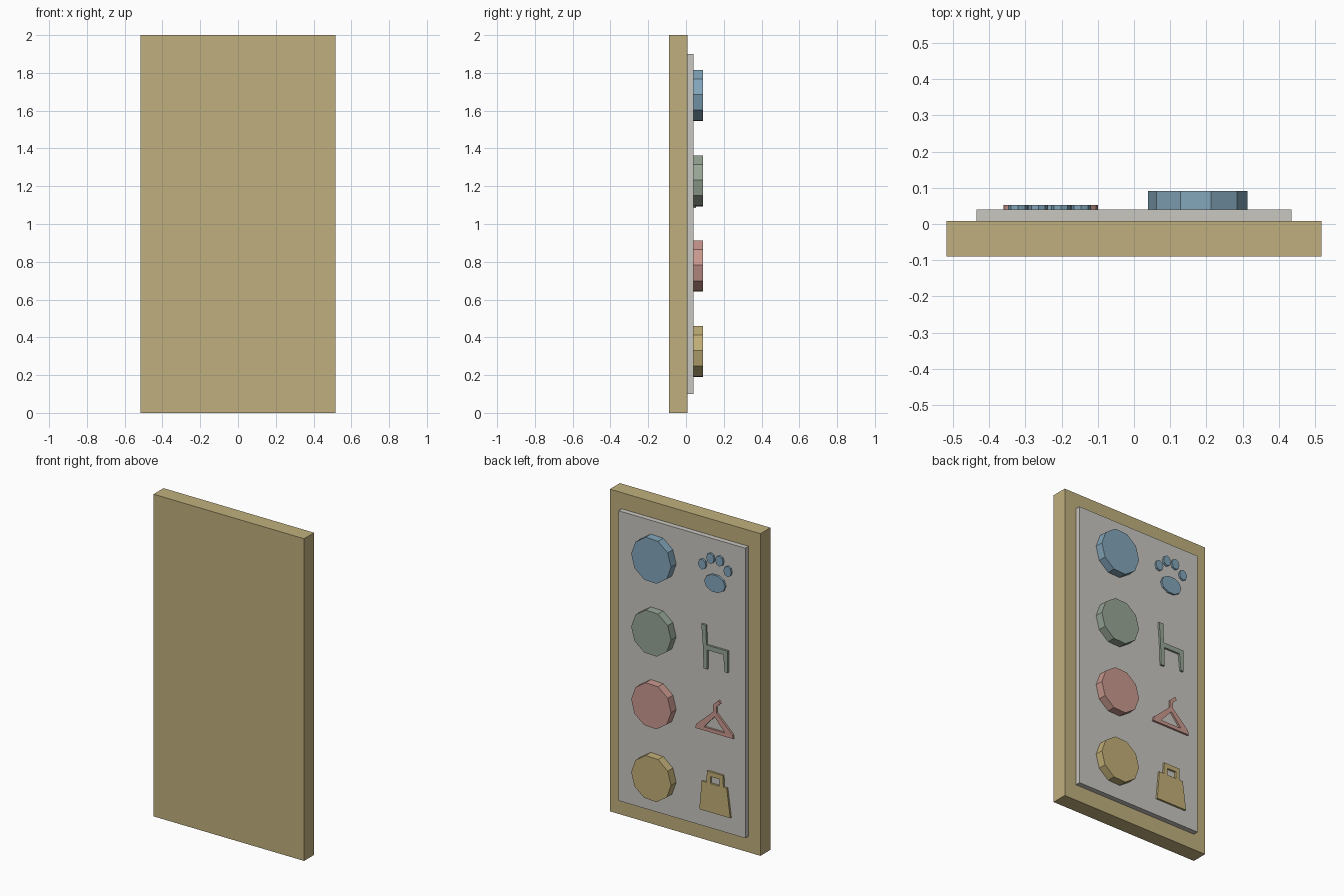
import bpy, bmesh, math

cube = bpy.data.objects.get("Cube")
if cube:
    bpy.data.objects.remove(cube, do_unlink=True)


def material(name, rgb):
    linear = [((c / 255 + 0.055) / 1.055) ** 2.4 for c in rgb] + [1]
    mat = bpy.data.materials.new(name)
    mat.diffuse_color = linear
    mat.use_nodes = True
    for node in mat.node_tree.nodes:
        if node.type == 'BSDF_PRINCIPLED':
            node.inputs["Base Color"].default_value = linear
    return mat


def slab(name, outline, y0, y1, mat, hole=None):
    """Extrude an (x, z) outline along y; hole is a loop with as many points."""
    bm = bmesh.new()
    loops = [outline] + ([hole] if hole else [])
    rings = [[[bm.verts.new((x, y, z)) for x, z in loop] for y in (y0, y1)] for loop in loops]
    n = len(outline)
    for near, far in rings:
        for i in range(n):
            j = (i + 1) % n
            bm.faces.new((near[i], near[j], far[j], far[i]))
    for side in (0, 1):
        if hole:
            a, b = rings[0][side], rings[1][side]
            for i in range(n):
                j = (i + 1) % n
                bm.faces.new((a[i], a[j], b[j], b[i]))
        else:
            bm.faces.new(rings[0][side])
    bmesh.ops.recalc_face_normals(bm, faces=bm.faces)
    mesh = bpy.data.meshes.new(name)
    bm.to_mesh(mesh)
    bm.free()
    mesh.materials.append(mat)
    obj = bpy.data.objects.new(name, mesh)
    bpy.context.scene.collection.objects.link(obj)
    return obj


def rectangle(x0, x1, z0, z1):
    return [(x0, z0), (x1, z0), (x1, z1), (x0, z1)]


def ellipse(cx, cz, rx, rz, sides, turn=0):
    angles = [math.tau * i / sides + turn for i in range(sides)]
    return [(cx + rx * math.cos(a), cz + rz * math.sin(a)) for a in angles]


wood = material("tan board", (192, 176, 126))
grey = material("warm grey panel", (202, 199, 193))
blue = material("dusty blue", (131, 166, 187))
green = material("sage green", (151, 166, 150))
red = material("dusty rose", (201, 153, 143))
yellow = material("muted yellow", (194, 175, 120))

# Board and raised panel
BOARD_Y, PANEL_Y, BUTTON_Y, ICON_Y = 0.008, 0.04, 0.091, 0.052
slab("board", rectangle(-0.517, 0.517, 0, 2), -0.09, BOARD_Y, wood)
slab("panel", rectangle(-0.435, 0.435, 0.1, 1.9), BOARD_Y, PANEL_Y, grey)

# Ten-sided buttons
for name, z, mat in (("blue", 1.68, blue), ("green", 1.228, green),
                     ("red", 0.777, red), ("yellow", 0.325, yellow)):
    slab(name + "_button", ellipse(0.176, z, 0.137, 0.14, 10, 0.04), PANEL_Y, BUTTON_Y, mat)


def icon(name, outline, mat, hole=None):
    slab(name, outline, PANEL_Y, ICON_Y, mat, hole)


# Paw icon
MID = -0.233
icon("paw_pad", ellipse(MID, 1.63, 0.072, 0.055, 10), blue)
for side, label in ((1, "left"), (-1, "right")):
    icon("paw_outer_toe_" + label, ellipse(MID + side * 0.087, 1.728, 0.027, 0.033, 8), blue)
    icon("paw_inner_toe_" + label, ellipse(MID + side * 0.031, 1.778, 0.027, 0.033, 8), blue)

# Chair icon, seen in profile
icon("chair_icon", [(-0.142, 1.356), (-0.172, 1.356), (-0.177, 1.235), (-0.322, 1.235),
                    (-0.322, 1.1), (-0.302, 1.1), (-0.292, 1.205), (-0.182, 1.205),
                    (-0.182, 1.085), (-0.157, 1.085), (-0.152, 1.23)], green)

# Hanger icon: triangular frame and bent hook
icon("hanger_frame", [(-0.1, 0.7), (-0.105, 0.725), (MID, 0.842), (-0.355, 0.725), (-0.36, 0.7)],
     red, [(-0.16, 0.722), (-0.162, 0.726), (MID, 0.805), (-0.3, 0.726), (-0.302, 0.722)])
icon("hanger_hook", [(-0.223, 0.83), (-0.223, 0.878), (-0.26, 0.912), (-0.272, 0.895),
                     (-0.245, 0.868), (-0.245, 0.83)], red)

# Bag icon: tapered body and square handle
icon("bag_body", [(-0.128, 0.203), (-0.34, 0.203), (-0.316, 0.382), (-0.144, 0.382)], yellow)
icon("bag_handle", [(-0.177, 0.382), (-0.18, 0.454), (-0.29, 0.454), (-0.293, 0.382),
                    (-0.267, 0.382), (-0.265, 0.425), (-0.205, 0.425), (-0.203, 0.382)], yellow)
